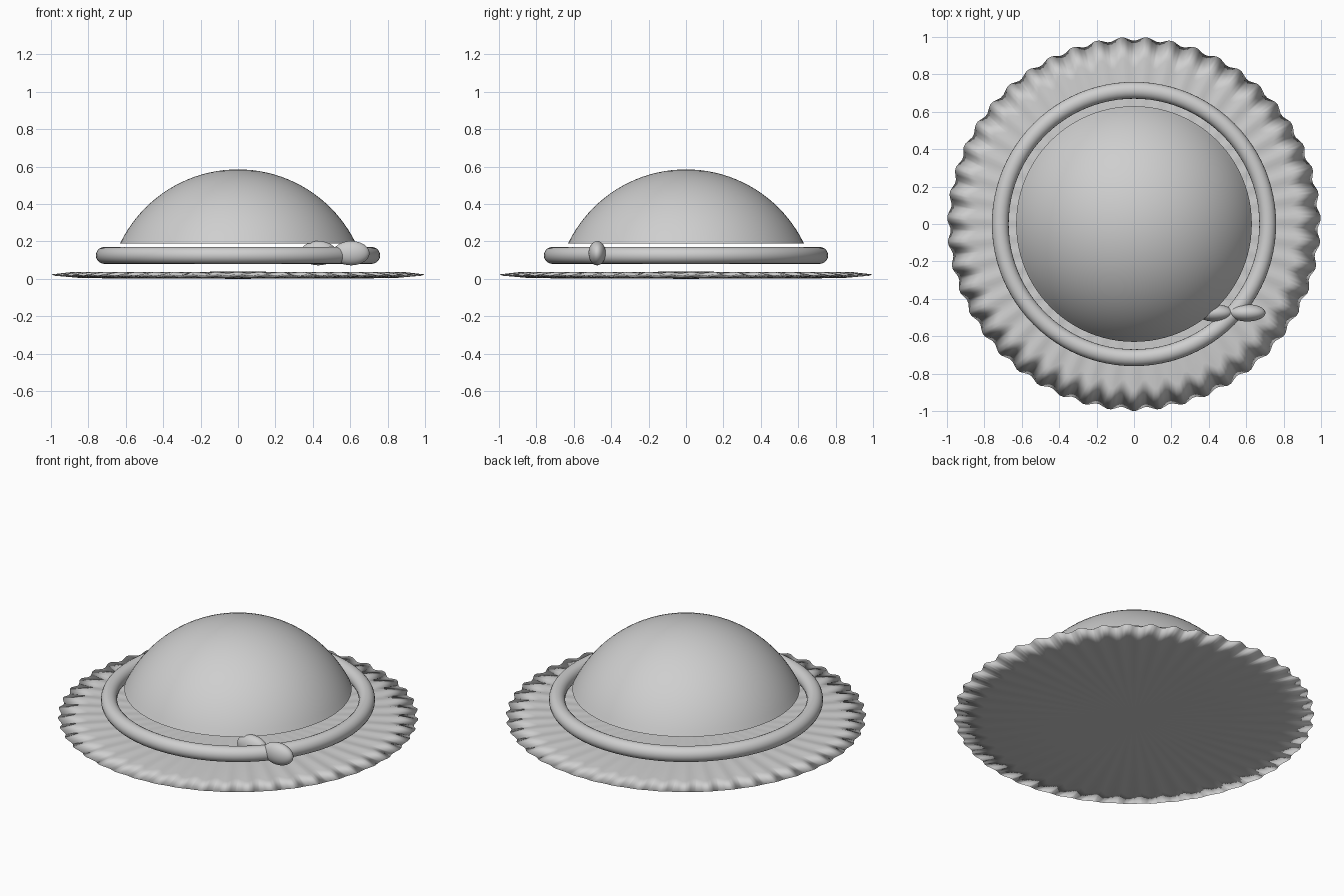
import bpy, bmesh, math

if "Cube" in bpy.data.objects:
    bpy.data.objects.remove(bpy.data.objects["Cube"])

grey = bpy.data.materials.new("light_grey")
grey.diffuse_color = (0.62, 0.62, 0.62, 1)
grey.use_nodes = True
grey.node_tree.nodes["Principled BSDF"].inputs["Base Color"].default_value = grey.diffuse_color


def finish(obj, smooth_all=True):
    obj.data.materials.append(grey)
    for p in obj.data.polygons:
        p.use_smooth = smooth_all
    return obj


def revolve(name, rings, n, bottom, top):
    """Closed skin: bottom pole, rings (functions of angle -> r, z), top pole."""
    bm = bmesh.new()
    lo, hi = bm.verts.new((0, 0, bottom)), bm.verts.new((0, 0, top))
    loops = []
    for f in rings:
        loop = []
        for i in range(n):
            a = 2 * math.pi * i / n
            r, z = f(a)
            loop.append(bm.verts.new((r * math.cos(a), r * math.sin(a), z)))
        loops.append(loop)
    for i in range(n):
        j = (i + 1) % n
        bm.faces.new((lo, loops[0][j], loops[0][i]))
        for a, b in zip(loops, loops[1:]):
            bm.faces.new((a[i], a[j], b[j], b[i]))
        bm.faces.new((loops[-1][i], loops[-1][j], hi))
    me = bpy.data.meshes.new(name)
    bm.to_mesh(me)
    bm.free()
    obj = bpy.data.objects.new(name, me)
    bpy.context.collection.objects.link(obj)
    return finish(obj)


# Thin brim with a ruffled knife edge
WAVES = 47


def ruffle(r, z, amp_r, amp_z):
    return lambda a: (r + amp_r * math.sin(WAVES * a), z + amp_z * math.sin(WAVES * a))


revolve("brim", [ruffle(0.5, 0.002, 0, 0), ruffle(0.86, 0.006, 0.03, 0.003),
                 ruffle(0.99, 0.020, 0.010, 0.004),
                 ruffle(0.86, 0.034, 0.03, 0.003), ruffle(0.5, 0.037, 0, 0)],
        WAVES * 6, 0.0, 0.038)

# Crown: spherical cap with a flat underside
R, CZ, BASE = 0.70, -0.115, 0.19
start = math.asin((BASE - CZ) / R)


def cap(k):
    t = start + (math.pi / 2 - start) * k / 20
    return lambda a: (R * math.cos(t), CZ + R * math.sin(t))


crown = revolve("crown", [cap(k) for k in range(20)], 96, BASE, CZ + R)
bpy.context.view_layer.objects.active = crown
crown.select_set(True)
bpy.ops.object.shade_smooth_by_angle(angle=math.radians(50))

# Hat band
bpy.ops.mesh.primitive_torus_add(major_radius=0.715, minor_radius=0.045,
                                 major_segments=96, minor_segments=20,
                                 location=(0, 0, 0.125))
band = bpy.context.object
band.name = "band"
finish(band)

# Two lobes of the bow
for name, x in (("bow_left", 0.43), ("bow_right", 0.605)):
    bpy.ops.mesh.primitive_uv_sphere_add(segments=32, ring_count=16, radius=1,
                                         location=(x, -0.475, 0.137))
    lobe = bpy.context.object
    lobe.name = name
    lobe.scale = (0.098, 0.046, 0.065)
    finish(lobe)
